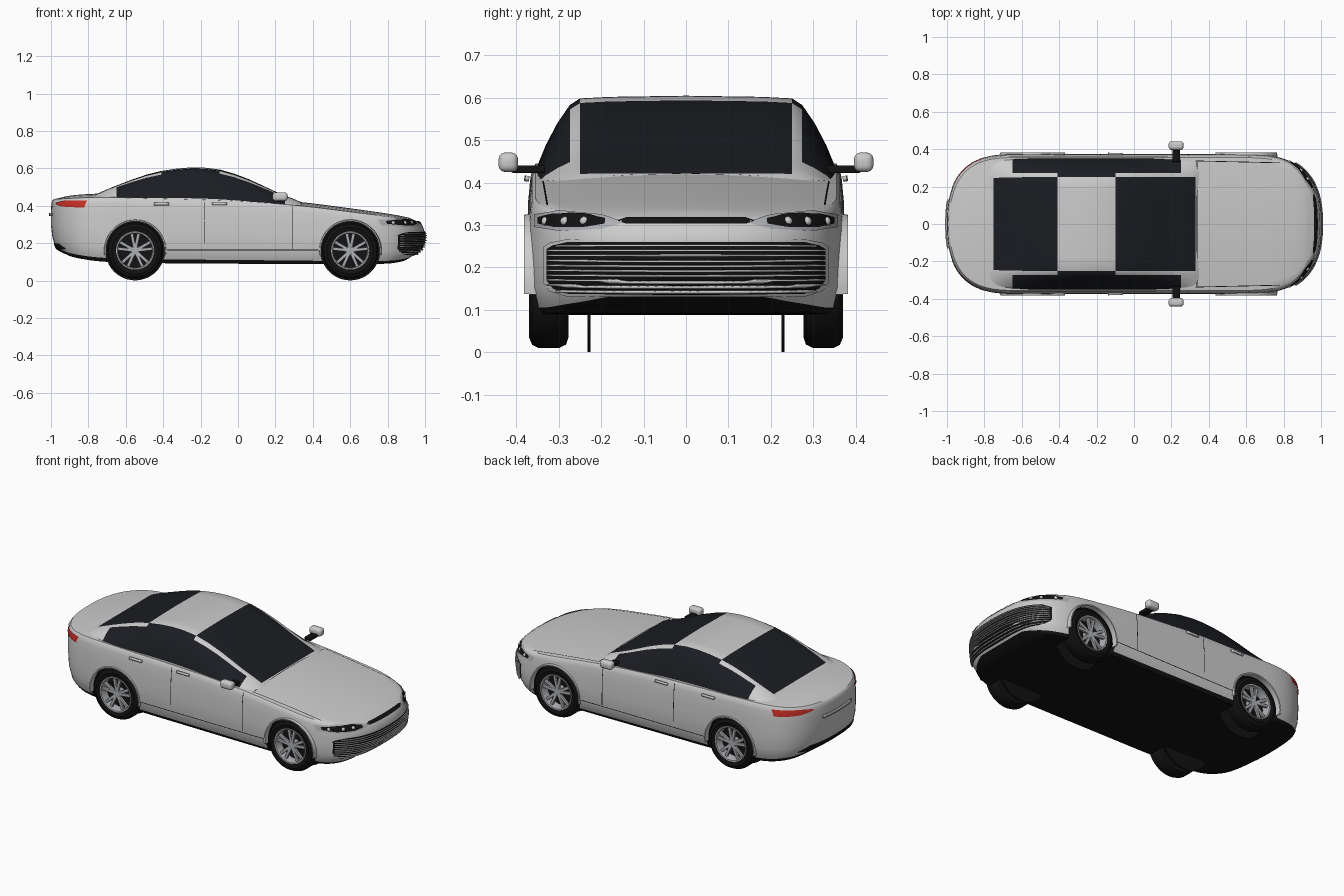
import bpy, bmesh, math
from mathutils import Vector
from mathutils.bvhtree import BVHTree

if "Cube" in bpy.data.objects:
    bpy.data.objects.remove(bpy.data.objects["Cube"])

def material(name, r, g, b):
    m = bpy.data.materials.new(name)
    m.diffuse_color = (r, g, b, 1)
    m.use_nodes = True
    m.node_tree.nodes["Principled BSDF"].inputs["Base Color"].default_value = m.diffuse_color
    return m

PAINT = material("paint", .8, .8, .8)
BLACK = material("black_trim", .006, .006, .006)
GLASS = material("dark_glass", .011, .012, .016)
RED = material("red_lens", .6, .03, .02)
METAL = material("rim_metal", .42, .43, .45)

def curve(table, x):
    """Smooth interpolation through (x, value) points."""
    if x <= table[0][0]: return table[0][1]
    if x >= table[-1][0]: return table[-1][1]
    i = max(k for k in range(len(table) - 1) if table[k][0] <= x)
    def slope(k):
        a, b = table[max(k - 1, 0)], table[min(k + 1, len(table) - 1)]
        return (b[1] - a[1]) / (b[0] - a[0])
    (x0, a), (x1, b) = table[i], table[i + 1]
    h = x1 - x0
    u = (x - x0) / h
    return ((2*u**3 - 3*u*u + 1) * a + (u**3 - 2*u*u + u) * h * slope(i)
            + (3*u*u - 2*u**3) * b + (u**3 - u*u) * h * slope(i + 1))

def finish(name, bm, mats, angle=35):
    bmesh.ops.recalc_face_normals(bm, faces=bm.faces)
    me = bpy.data.meshes.new(name)
    bm.to_mesh(me)
    for m in mats: me.materials.append(m)
    ob = bpy.data.objects.new(name, me)
    bpy.context.collection.objects.link(ob)
    smooth(ob, angle)
    return ob

def smooth(ob, angle=35):
    bpy.ops.object.select_all(action='DESELECT')
    ob.select_set(True)
    bpy.context.view_layer.objects.active = ob
    bpy.ops.object.shade_smooth_by_angle(angle=math.radians(angle))

def grid(rows, wrap_rows=False, wrap_cols=False, mat=None):
    """Quad mesh through rows of points; mat(i, j) picks the material slot."""
    bm = bmesh.new()
    vs = [[bm.verts.new(p) for p in r] for r in rows]
    n, m = len(vs), len(vs[0])
    for i in range(n if wrap_rows else n - 1):
        for j in range(m if wrap_cols else m - 1):
            k, l = (i + 1) % n, (j + 1) % m
            f = bm.faces.new((vs[i][j], vs[k][j], vs[k][l], vs[i][l]))
            f.material_index = mat(i, j) if mat else 0
    bmesh.ops.remove_doubles(bm, verts=bm.verts, dist=1e-5)
    return bm

def box(name, size, loc, mat, bevel=0, rot=0):
    bm = bmesh.new()
    bmesh.ops.create_cube(bm, size=1)
    for v in bm.verts: v.co = Vector(a * b for a, b in zip(v.co, size))
    if bevel: bmesh.ops.bevel(bm, geom=bm.edges[:], offset=bevel, segments=4, profile=.5, affect='EDGES')
    ob = finish(name, bm, [mat])
    ob.location, ob.rotation_euler = loc, (0, rot, 0)
    return ob

def lathe(name, profile, cx, cz, side, mat, closed=True, segs=48):
    """Spin (radius, y) points about the wheel axle."""
    rows = [[(cx + r*math.cos(a), side*y, cz + r*math.sin(a)) for r, y in profile]
            for a in (math.tau * k / segs for k in range(segs))]
    return finish(name, grid(rows, True, closed), [mat])

# Body shell: plan outline, sill, belt line and hood crown along the length
def width(x):
    u = max(0, (x - .55) / .45, (-.6 - x) / .4)
    return .374 * max(0, 1 - u**3.2) ** .417
SILL = [(-1, .16), (-.9, .125), (-.7, .1), (0, .09), (.8, .09), (.93, .105), (1, .13)]
BELT = [(-1, .435), (-.75, .445), (-.5, .44), (0, .425), (.33, .4), (.6, .368), (.85, .338), (1, .32)]
CROWN = [(-1, 0), (-.9, .015), (-.7, .02), (.4, .02), (.8, .016), (.95, .01), (1, 0)]
# height fraction, width fraction, nose tuck, tail tuck
HALF = [(0, 0, .07, .04), (0, .5, .07, .04), (0, .93, .07, .04), (.06, .965, .05, .025),
        (.25, 1, .012, .008), (.5, 1, 0, 0), (.75, .995, .005, 0), (.9, .982, .018, .002),
        (.97, .97, .032, .006), (1, .95, .05, .014), (1, .85, .05, .014), (1, .65, .05, .014),
        (1, .35, .05, .014), (1, 0, .05, .014)]

def body_point(x, h, side):
    t, wf, nose, tail = h
    b, z1 = curve(SILL, x), curve(BELT, x)
    z = b + (z1 - b) * t
    if t == 1: z += curve(CROWN, x) * (1 - (wf / .95) ** 2)
    return (x - (nose if x > 0 else -tail) * abs(x) ** 6, side * wf * width(x), z)

rows = []
for k in range(65):
    x = math.sin(math.pi * (k / 64 - .5))
    rows.append([body_point(x, h, 1) for h in HALF] + [body_point(x, h, -1) for h in HALF[-2:0:-1]])
N = len(rows[0])
bm = grid(rows, False, True, lambda i, j: 1 if min(j, N - 1 - j) < 3 else 0)
bmesh.ops.recalc_face_normals(bm, faces=bm.faces)
BVH = BVHTree.FromBMesh(bm)
body = finish("body_shell", bm, [PAINT, BLACK])

# Wheel arch cut-outs
WHEELS = [(cx, s) for cx in (-.55, .6) for s in (1, -1)]
CZ = .16
for cx, s in WHEELS:
    cut = lathe("arch_cutter", [(0, .226), (.159, .226), (.159, .5), (0, .5)], cx, CZ, s, BLACK)
    cut.hide_render = True
    mod = body.modifiers.new("arch", 'BOOLEAN')
    mod.operation, mod.solver, mod.object = 'DIFFERENCE', 'EXACT', cut
    mod.material_mode = 'TRANSFER'
    bpy.context.view_layer.objects.active = body
    bpy.ops.object.modifier_apply(modifier=mod.name)
    bpy.data.objects.remove(cut)
smooth(body)

# Cabin with windscreen, rear window, side windows and roof
ROOF = [(-.8, .44), (-.75, .466), (-.65, .508), (-.5, .563), (-.4, .588), (-.25, .605), (-.1, .594),
        (.05, .545), (.2, .476), (.33, .422), (.36, .4)]
SECT = [(.354, 0), (.35, .1), (.331, .36), (.303, .65), (.274, .88), (.25, .965), (.18, .985), (0, 1)]
XS = [-.8, -.75, -.7, -.65, -.57, -.49, -.41, -.33, -.25, -.18, -.1, -.02, .06, .14, .2, .25, .3, .33, .36]
rows = []
for x in XS:
    b = curve(BELT, x) - .012
    h = curve(ROOF, x) - b
    half = [(x, y * width(x) / .374, b + f * h) for y, f in SECT]
    rows.append(half + [(p[0], -p[1], p[2]) for p in half[-2::-1]])
def cabin_mat(i, j):
    k, x = min(j, 13 - j), (XS[i] + XS[i + 1]) / 2
    mid = -.41 < x < -.1
    if 1 <= k <= 3: return int(-.65 < x < .25)
    if k == 4: return int(mid)
    return int(k > 4 and not mid and -.75 < x < .33)
finish("cabin", grid(rows, mat=cabin_mat), [PAINT, GLASS])

# Surface panels: a strip of (u, low, high) points projected on the body
def patch(name, pts, axis, sign, mat, off=.003, thick=0, rows_n=4):
    sub = []
    for a, b in zip(pts, pts[1:]):
        n = max(1, round(math.dist(a, b) / .02))
        sub += [[p + (q - p) * k / n for p, q in zip(a, b)] for k in range(n)]
    out = []
    for u, lo, hi in sub + [pts[-1]]:
        row = []
        for k in range(rows_n + 1):
            v = lo + (hi - lo) * k / rows_n
            o = {'x': (2*sign, u, v), 'y': (u, 2*sign, v), 'z': (u, v, 2)}[axis]
            d = {'x': (-sign, 0, 0), 'y': (0, -sign, 0), 'z': (0, 0, -1)}[axis]
            hit, nor, _, _ = BVH.ray_cast(Vector(o), Vector(d))
            if hit is None: hit, nor, _, _ = BVH.find_nearest(Vector(o) + Vector(d) * 1.1)
            row.append(hit + nor * off)
        out.append(row)
    ob = finish(name, grid(out), [mat])
    if thick:
        m = ob.modifiers.new("thickness", 'SOLIDIFY')
        m.thickness, m.offset = thick, 0
    return ob

def mirror_y(pts): return [(-u, a, b) for u, a, b in pts]

# Grille, slats and slot under the hood
G = [(.335, .165, .248), (.32, .145, .258), (.28, .133, .266)]
patch("grille_frame", mirror_y(G) + G[::-1], 'x', 1, PAINT, .003)
G = [(.325, .17, .243), (.31, .152, .252), (.275, .14, .26)]
patch("grille_back", mirror_y(G) + G[::-1], 'x', 1, BLACK, .005)
for i in range(10):
    z = .148 + .0114 * i
    w = .3 if i in (0, 9) else .32
    patch("grille_slat", [(-w, z - .0022, z + .0022), (w, z - .0022, z + .0022)], 'x', 1, PAINT, .009, .005, 1)
patch("nose_slot", [(-.16, .308, .31), (-.14, .302, .316), (.14, .302, .316), (.16, .308, .31)], 'x', 1, BLACK)

# Rear handle bar and lower diffuser
patch("rear_bar", [(-.13, .345, .36), (.13, .345, .36)], 'x', -1, METAL, .006, .008, 1)
patch("rear_diffuser", [(-.26, .168, .175), (-.2, .165, .2), (.2, .165, .2), (.26, .168, .175)], 'x', -1, BLACK)

for s in (1, -1):
    side = (lambda p: p) if s > 0 else mirror_y
    # Lamps
    patch("headlight_surround", side([(.15, .303, .308), (.2, .29, .323), (.3, .286, .333), (.355, .295, .325)]), 'x', 1, METAL, .003)
    patch("headlight_lens", side([(.19, .302, .314), (.24, .294, .324), (.31, .295, .326), (.345, .303, .318)]), 'x', 1, BLACK, .005)
    for y in (.24, .285, .33):
        hit = BVH.ray_cast(Vector((2, s*y, .309)), Vector((-1, 0, 0)))[0]
        bm = bmesh.new()
        bmesh.ops.create_uvsphere(bm, u_segments=16, v_segments=10, radius=.011)
        finish("headlight_bulb", bm, [PAINT]).location = hit
    patch("tail_light", side([(.19, .408, .416), (.26, .395, .426), (.345, .39, .428)]), 'x', -1, RED, .005)
    # Panel seams, crease and handles
    for x, lo, hi in ((.29, .17, .395), (-.18, .2, .42)):
        patch("door_seam", [(x - .002, lo, hi), (x + .002, lo, hi)], 'y', s, BLACK, .0015, 0, 10)
    patch("sill_seam", [(-.38, .162, .166), (.43, .162, .166)], 'y', s, BLACK, .0015, 0, 1)
    patch("side_crease", [(-.38, .32, .322), (-.25, .316, .326), (-.13, .32, .322)], 'y', s, PAINT, .004, 0, 1)
    patch("hood_seam", [(.33, s*.335, s*.339), (.78, s*.325, s*.329)], 'z', 1, BLACK, .0015, 0, 1)
    for x in (-.41, -.1):
        patch("door_handle", [(x - .04, .402, .414), (x + .04, .402, .414)], 'y', s, PAINT, .01, .01, 1)
    # Mirrors
    box("mirror_stalk", (.04, .08, .018), (.225, s*.372, .432), BLACK, .004)
    box("side_mirror", (.08, .046, .046), (.225, s*.419, .448), PAINT, .016)
patch("hood_cut_line", [(.335, -.33, .33), (.339, -.33, .33)], 'z', 1, BLACK, .002, 0, 16)

# Wheels, liners and arch trims
TYRE = [(.098, .285), (.125, .277), (.142, .283), (.15, .3), (.15, .347), (.142, .363), (.125, .37), (.1, .364)]
for cx, s in WHEELS:
    lathe("tyre", TYRE, cx, CZ, s, BLACK)
    lathe("rim_ring", [(.105, .362), (.102, .368), (.095, .367), (.09, .35), (.09, .29), (.102, .29)], cx, CZ, s, METAL)
    lathe("brake_disc", [(0, .31), (.091, .31), (.091, .318), (0, .318)], cx, CZ, s, BLACK)
    lathe("hub", [(0, .315), (.028, .315), (.028, .35), (.02, .357), (0, .358)], cx, CZ, s, METAL, segs=24)
    lathe("wheel_well_liner", [(0, .225), (.159, .225), (.159, .232), (0, .232)], cx, CZ, s, BLACK)
    for k in range(10):
        a = math.tau * (k // 2) / 5 + math.pi / 2 + (.2 if k % 2 else -.2)
        box("spoke", (.08, .014, .017), (cx + .057*math.cos(a), s*.35, CZ + .057*math.sin(a)), METAL, .003, -a)
    rows = []
    for k in range(33):
        a = math.radians(-8 + 196 * k / 32)
        rows.append([(cx + r*math.cos(a), s*y, CZ + r*math.sin(a))
                     for r, y in ((.157, .35), (.157, .381), (.164, .382), (.17, .35))])
    finish("arch_trim", grid(rows, False, True), [PAINT])
